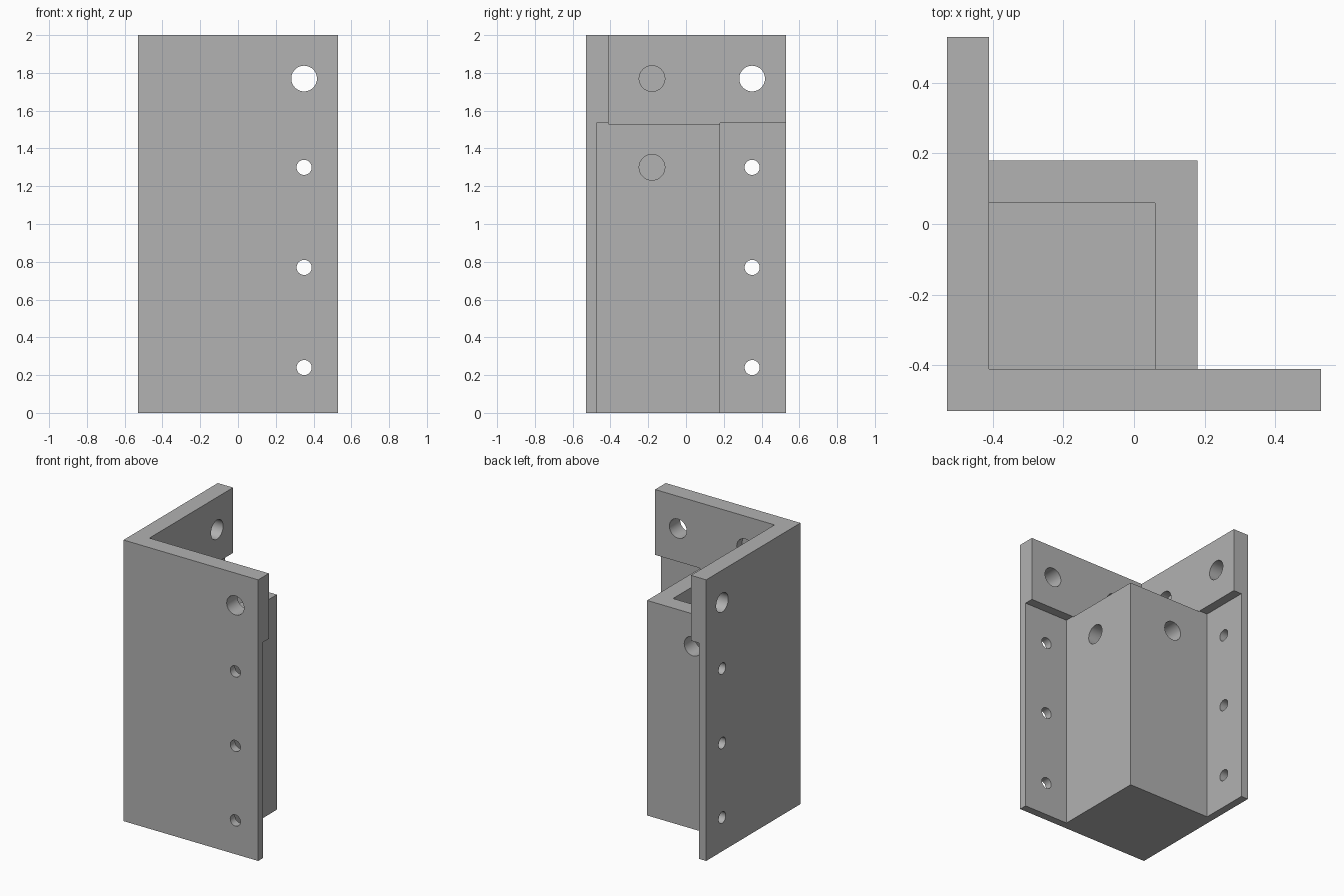
import bpy
import bmesh
from mathutils import Matrix, Vector

default = bpy.data.objects.get("Cube")
if default:
    bpy.data.objects.remove(default, do_unlink=True)

OUT, WALL, FLANGE = 0.53, -0.41, -0.475     # outer edge, inner wall face, thin flange face
SLEEVE, SOCKET = 0.18, 0.06                 # outer and inner faces of the sleeve
STEP, SLEEVE_TOP, TOP = 1.535, 1.53, 2.0

grey = bpy.data.materials.new("plain_grey")
grey.use_nodes = True
grey.diffuse_color = (0.445, 0.445, 0.445, 1)
grey.node_tree.nodes["Principled BSDF"].inputs["Base Color"].default_value = grey.diffuse_color


def make(name, bm):
    bmesh.ops.recalc_face_normals(bm, faces=bm.faces)
    mesh = bpy.data.meshes.new(name)
    bm.to_mesh(mesh)
    bm.free()
    mesh.materials.append(grey)
    obj = bpy.data.objects.new(name, mesh)
    bpy.context.collection.objects.link(obj)
    return obj


def prism(bm, outline, z0, z1):
    face = bm.faces.new([bm.verts.new((x, y, z0)) for x, y in outline])
    up = bmesh.ops.extrude_face_region(bm, geom=[face])["geom"]
    verts = [v for v in up if isinstance(v, bmesh.types.BMVert)]
    bmesh.ops.translate(bm, verts=verts, vec=(0, 0, z1 - z0))


def rect(x0, x1, y0, y1):
    return [(x0, y0), (x1, y0), (x1, y1), (x0, y1)]


def hole(bm, along, z, radius, start, end):
    # the same hole through each of the two mirrored walls
    for axis in "XY":
        middle = (start + end) / 2
        pos = (middle, along, z) if axis == "X" else (along, middle, z)
        turn = Matrix.Rotation(1.5707963, 4, "Y" if axis == "X" else "X")
        bmesh.ops.create_cone(bm, cap_ends=True, segments=40, radius1=radius, radius2=radius,
                              depth=end - start, matrix=Matrix.Translation(Vector(pos)) @ turn)


def combine(target, tool, operation):
    mod = target.modifiers.new("combine", "BOOLEAN")
    mod.operation, mod.solver, mod.object = operation, "EXACT", tool
    bpy.context.view_layer.update()
    graph = bpy.context.evaluated_depsgraph_get()
    mesh = bpy.data.meshes.new_from_object(target.evaluated_get(graph))
    target.modifiers.clear()
    target.data = mesh
    bpy.data.objects.remove(tool, do_unlink=True)


# Upright corner wall
bm = bmesh.new()
prism(bm, [(-OUT, -OUT), (OUT, -OUT), (OUT, WALL), (WALL, WALL), (WALL, OUT), (-OUT, OUT)], 0, TOP)
bracket = make("corner_bracket", bm)

# Relief that thins both lower flanges
bm = bmesh.new()
prism(bm, rect(SLEEVE, 0.7, FLANGE, -0.3), -0.1, STEP)
prism(bm, rect(FLANGE, -0.3, SLEEVE, 0.7), -0.1, STEP)
combine(bracket, make("flange_relief", bm), "DIFFERENCE")

# Sleeve walls, then the socket floor
bm = bmesh.new()
root = -0.45
prism(bm, [(root, SLEEVE), (root, SOCKET), (SOCKET, SOCKET), (SOCKET, root),
           (SLEEVE, root), (SLEEVE, SLEEVE)], 0, SLEEVE_TOP)
combine(bracket, make("sleeve", bm), "UNION")
bm = bmesh.new()
prism(bm, rect(root, 0.1, root, 0.1), 0, 0.12)
combine(bracket, make("socket_floor", bm), "UNION")

# Bolt and screw holes
bm = bmesh.new()
hole(bm, 0.35, 1.77, 0.068, -0.6, -0.3)
for z in (0.24, 0.77, 1.3):
    hole(bm, 0.35, z, 0.04, -0.6, -0.3)
hole(bm, -0.18, 1.77, 0.068, -0.47, -0.35)
hole(bm, -0.18, 1.3, 0.068, 0.02, 0.25)
combine(bracket, make("hole_cutter", bm), "DIFFERENCE")

# Smooth bores with sharp edges
bpy.ops.object.select_all(action="DESELECT")
bracket.select_set(True)
bpy.context.view_layer.objects.active = bracket
bpy.ops.object.shade_smooth_by_angle(angle=0.5)
